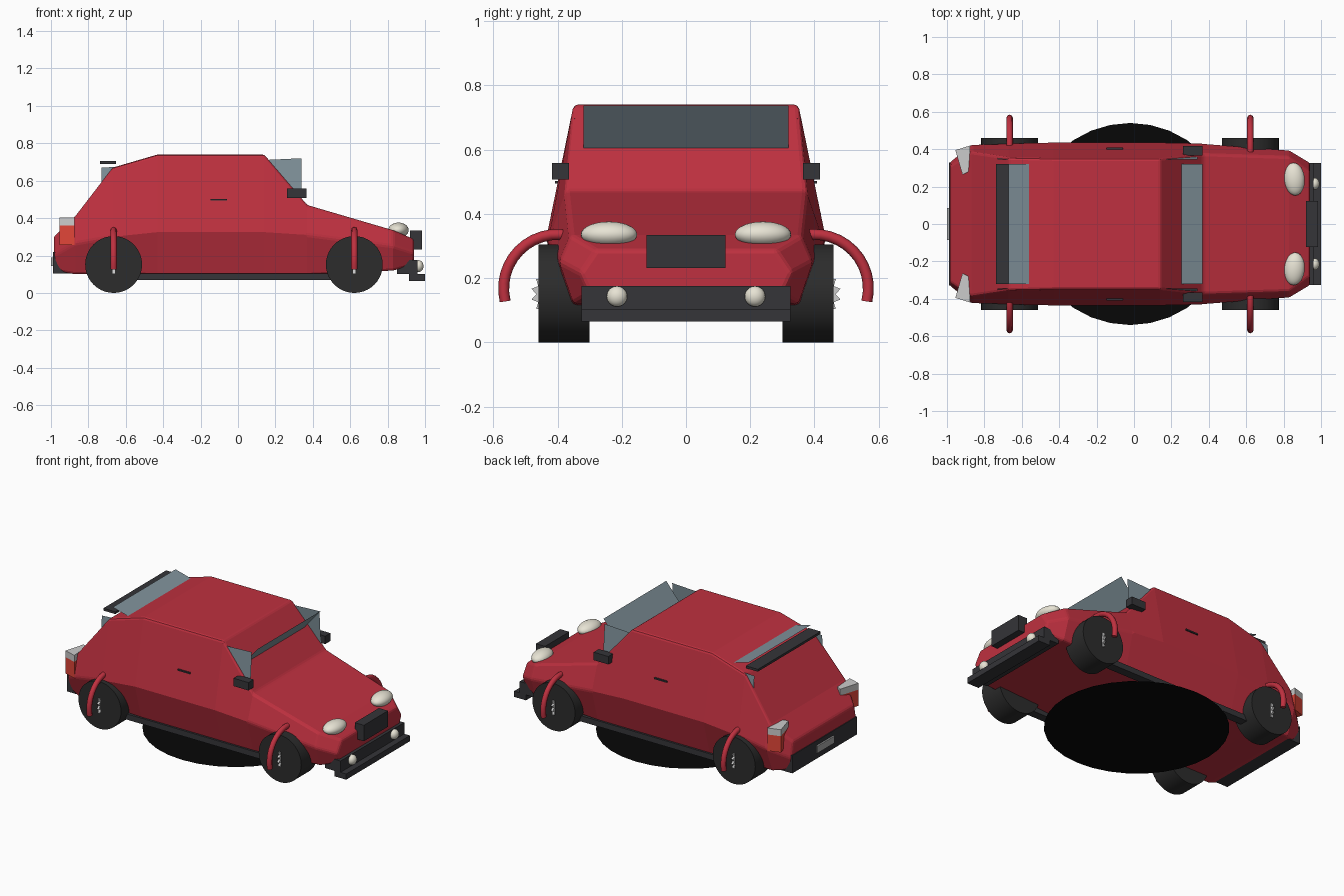
import bpy, bmesh, math
from mathutils import Vector

if "Cube" in bpy.data.objects:
    bpy.data.objects.remove(bpy.data.objects["Cube"])


def mat(name, r, g, b):
    m = bpy.data.materials.new(name)
    m.diffuse_color = (r, g, b, 1)
    m.use_nodes = True
    m.node_tree.nodes["Principled BSDF"].inputs["Base Color"].default_value = m.diffuse_color
    return m


RED = mat("red_paint", 0.52, 0.03, 0.05)
DARK = mat("dark_trim", 0.035, 0.035, 0.04)
TYRE = mat("rubber", 0.025, 0.025, 0.025)
BLACK = mat("black", 0.002, 0.002, 0.002)
GLASS = mat("glass", 0.22, 0.29, 0.33)
CREAM = mat("lamp", 0.8, 0.77, 0.66)
WHITE = mat("white", 0.65, 0.65, 0.62)
LAMP = mat("tail_red", 0.75, 0.06, 0.04)
METAL = mat("metal", 0.4, 0.4, 0.4)


def mesh(name, verts, faces, material):
    me = bpy.data.meshes.new(name)
    me.from_pydata(verts, [], faces)
    bm = bmesh.new()
    bm.from_mesh(me)
    bmesh.ops.recalc_face_normals(bm, faces=bm.faces)
    bm.to_mesh(me)
    bm.free()
    ob = bpy.data.objects.new(name, me)
    bpy.context.collection.objects.link(ob)
    me.materials.append(material)
    return ob


def prism(name, ring, offset, material):
    # extrude a closed 3D outline along an offset
    n = len(ring)
    a = [Vector(p) for p in ring]
    b = [p + Vector(offset) for p in a]
    faces = [tuple(range(n)), tuple(range(n, 2 * n))]
    faces += [(i, (i + 1) % n, n + (i + 1) % n, n + i) for i in range(n)]
    return mesh(name, a + b, faces, material)


def box(name, x, y, z, material):
    ring = [(x[0], y[0], z[0]), (x[1], y[0], z[0]), (x[1], y[1], z[0]), (x[0], y[1], z[0])]
    return prism(name, ring, (0, 0, z[1] - z[0]), material)


def ellipsoid(name, loc, size, material, turn=0):
    bpy.ops.mesh.primitive_uv_sphere_add(segments=24, ring_count=14, location=loc, rotation=(0, 0, turn))
    ob = bpy.context.object
    ob.name = name
    ob.scale = size
    ob.data.materials.append(material)
    bpy.ops.object.shade_smooth()


def shade(ob):
    bpy.ops.object.select_all(action='DESELECT')
    ob.select_set(True)
    bpy.context.view_layer.objects.active = ob
    bpy.ops.object.shade_smooth_by_angle(angle=math.radians(30))


# body shell: x, then (half width, height) at sill, waist and top
stations = [
    (-0.985, (0.31, 0.12), (0.33, 0.20), (0.31, 0.30)),
    (-0.87, (0.36, 0.10), (0.425, 0.265), (0.385, 0.41)),
    (-0.67, (0.36, 0.10), (0.43, 0.30), (0.355, 0.67)),
    (-0.43, (0.37, 0.095), (0.435, 0.325), (0.35, 0.74)),
    (0.14, (0.37, 0.095), (0.435, 0.325), (0.35, 0.74)),
    (0.37, (0.37, 0.095), (0.43, 0.31), (0.375, 0.47)),
    (0.83, (0.35, 0.12), (0.395, 0.25), (0.36, 0.335)),
    (0.94, (0.30, 0.15), (0.33, 0.215), (0.28, 0.288)),
]
verts, faces = [], []
for x, sill, waist, top in stations:
    verts += [(x, -p[0], p[1]) for p in (sill, waist, top)]
    verts += [(x, p[0], p[1]) for p in (top, waist, sill)]
for s in range(len(stations) - 1):
    for i in range(6):
        j = (i + 1) % 6
        faces.append((s * 6 + i, s * 6 + j, s * 6 + 6 + j, s * 6 + 6 + i))
faces += [tuple(range(6)), tuple(range(len(verts) - 6, len(verts)))]
body = mesh("body_shell", verts, faces, RED)
bev = body.modifiers.new("soft_edges", 'BEVEL')
bev.width = 0.012
bev.segments = 2
bev.limit_method = 'ANGLE'
bev.angle_limit = math.radians(30)

# windscreen and rear glass: single tilted sheets
for name, a, b in (("windscreen", (0.20, 0.54), (0.365, 0.737)),
                   ("rear_window", (-0.52, 0.69), (-0.67, 0.73))):
    mesh(name, [(a[0], -0.32, a[1]), (a[0], 0.32, a[1]), (b[0], 0.32, b[1]), (b[0], -0.32, b[1])],
         [(0, 1, 2, 3)], GLASS)

# spoiler, bumpers, grille, plate
box("rear_spoiler", (-0.737, -0.652), (-0.32, 0.32), (0.69, 0.705), DARK)
box("front_bumper", (0.85, 0.96), (-0.325, 0.325), (0.10, 0.175), DARK)
box("front_lip", (0.915, 1.0), (-0.325, 0.325), (0.065, 0.102), DARK)
box("grille", (0.92, 0.985), (-0.123, 0.123), (0.232, 0.335), DARK)
box("rear_bumper", (-0.99, -0.86), (-0.33, 0.33), (0.105, 0.22), DARK)
box("rear_plate", (-1.0, -0.985), (-0.085, 0.085), (0.145, 0.19), METAL)

# flat disc under the car
n = 32
mesh("ground_disc", [(-0.02 + 0.545 * math.cos(2 * math.pi * i / n), 0.54 * math.sin(2 * math.pi * i / n), 0.002)
                     for i in range(n)], [tuple(range(n))], BLACK)


def wheel(side, x, label):
    # tyre with slightly rounded shoulders
    bpy.ops.mesh.primitive_cylinder_add(vertices=40, radius=0.152, depth=0.16,
                                        location=(x, side * 0.38, 0.152), rotation=(math.pi / 2, 0, 0))
    tyre = bpy.context.object
    tyre.name = "tyre_" + label
    tyre.data.materials.append(TYRE)
    shade(tyre)
    # toothed hub plate poking out of the tyre
    star = []
    for i in range(28):
        r = 0.075 if i % 2 else 0.058
        t = 2 * math.pi * i / 28
        star.append((x - 0.007, side * (0.408 + r * math.cos(t)), 0.15 + r * math.sin(t)))
    prism("hub_" + label, star, (0.014, 0, 0), WHITE)
    # arched tube over the wheel
    cu = bpy.data.curves.new("wheel_arch_" + label, 'CURVE')
    cu.dimensions = '3D'
    cu.bevel_depth = 0.017
    cu.bevel_resolution = 2
    cu.use_fill_caps = True
    sp = cu.splines.new('POLY')
    sp.points.add(20)
    for i, p in enumerate(sp.points):
        t = math.radians(-14 + 194 * i / 20)
        p.co = (x, side * (0.40 + 0.168 * math.cos(t)), 0.168 + 0.168 * math.sin(t), 1)
    cu.materials.append(RED)
    bpy.context.collection.objects.link(bpy.data.objects.new("wheel_arch_" + label, cu))


for side, label in ((-1, "right"), (1, "left")):
    s = side
    wheel(s, 0.622, "front_" + label)
    wheel(s, -0.665, "rear_" + label)
    # side glass sheet, visible only at its corners
    mesh("side_window_" + label, [(-0.73, s * 0.36, 0.50), (0.34, s * 0.36, 0.50),
                                  (0.34, s * 0.345, 0.72), (-0.73, s * 0.345, 0.67)], [(0, 1, 2, 3)], GLASS)
    # lamps
    ellipsoid("headlight_" + label, (0.858, s * 0.24, 0.336), (0.055, 0.088, 0.04), CREAM, s * 0.08)
    ellipsoid("fog_light_" + label, (0.965, s * 0.215, 0.143), (0.027, 0.032, 0.032), CREAM)
    outline = [(-0.955, 0.395), (-0.875, 0.42), (-0.885, 0.28), (-0.917, 0.263)]
    prism("tail_lamp_" + label, [(x, s * y, 0.255) for x, y in outline], (0, 0, 0.105), LAMP)
    prism("tail_lamp_cap_" + label, [(x, s * y, 0.36) for x, y in outline], (0, 0, 0.042), WHITE)
    # mirror, door handle, sill
    box("mirror_" + label, (0.262, 0.367), (s * 0.365, s * 0.418), (0.507, 0.558), DARK)
    box("door_handle_" + label, (-0.147, -0.058), (s * 0.385, s * 0.408), (0.494, 0.503), DARK)
    box("sill_" + label, (-0.56, 0.51), (s * 0.33, s * 0.385), (0.068, 0.105), DARK)
